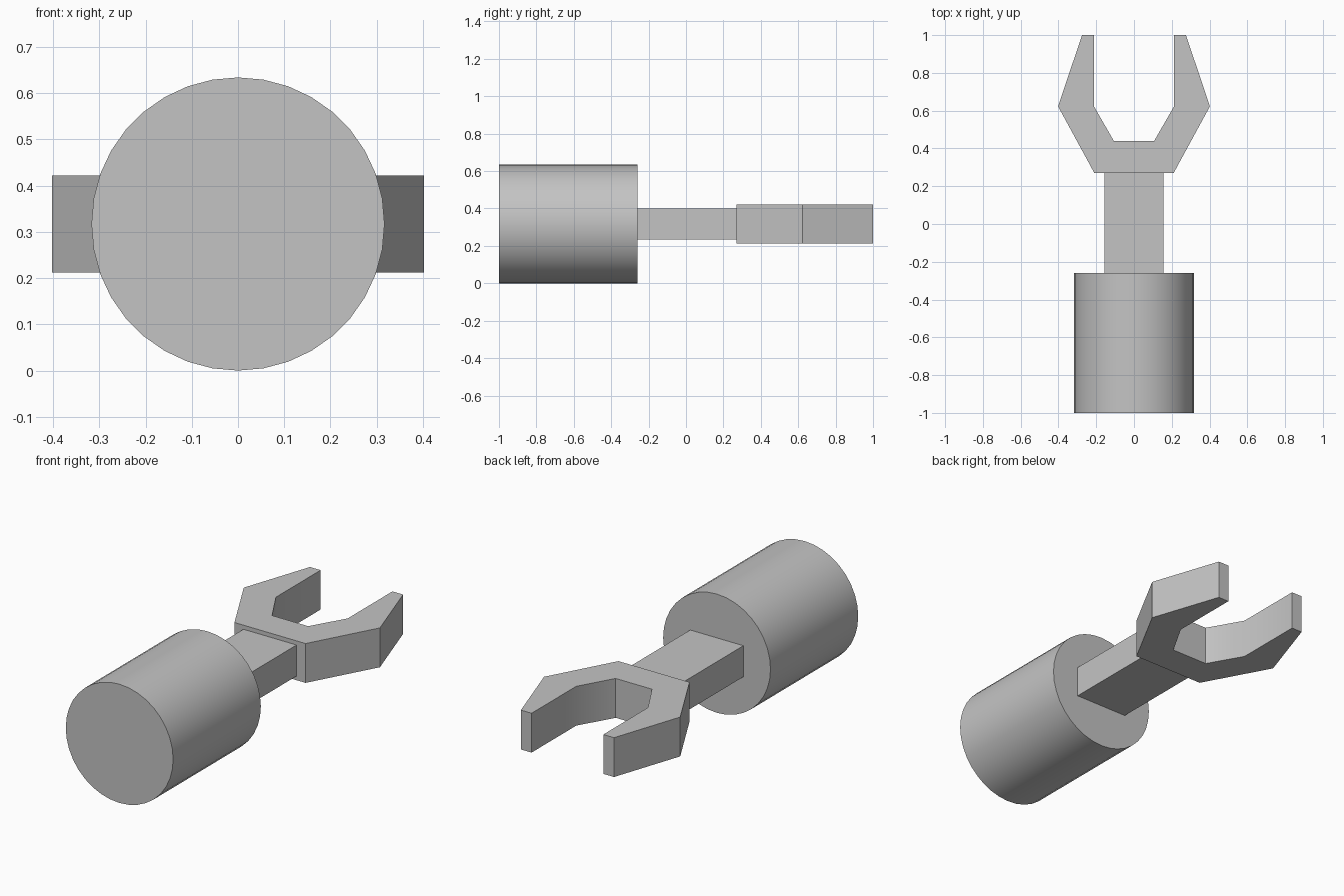
import bpy, bmesh, math
from mathutils import Matrix

cube = bpy.data.objects.get("Cube")
if cube:
    bpy.data.objects.remove(cube, do_unlink=True)

AXIS_Z = 0.317

# Single grey material
grey = bpy.data.materials.new("plain_grey")
grey.use_nodes = True
grey.diffuse_color = (0.55, 0.55, 0.55, 1)
grey.node_tree.nodes["Principled BSDF"].inputs["Base Color"].default_value = (0.55, 0.55, 0.55, 1)


def finish(name, bm):
    """Turn the bmesh into a named object, smooth below 35 degrees."""
    bmesh.ops.recalc_face_normals(bm, faces=bm.faces)
    mesh = bpy.data.meshes.new(name)
    bm.to_mesh(mesh)
    bm.free()
    mesh.materials.append(grey)
    obj = bpy.data.objects.new(name, mesh)
    bpy.context.collection.objects.link(obj)
    bpy.ops.object.select_all(action="DESELECT")
    obj.select_set(True)
    bpy.context.view_layer.objects.active = obj
    bpy.ops.object.shade_smooth_by_angle(angle=math.radians(35))
    return obj


def prism(name, outline, height):
    """Extrude a plan outline vertically, centred on the shared axis."""
    bm = bmesh.new()
    face = bm.faces.new([bm.verts.new((x, y, AXIS_Z - height / 2)) for x, y in outline])
    top = bmesh.ops.extrude_face_region(bm, geom=[face])["geom"]
    verts = [v for v in top if isinstance(v, bmesh.types.BMVert)]
    bmesh.ops.translate(bm, verts=verts, vec=(0, 0, height))
    return finish(name, bm)


def mirrored(half):
    """Close a right-hand half outline with its mirror image."""
    return half + [(-x, y) for x, y in reversed(half)]


# Round handle, lying along y
bm = bmesh.new()
bmesh.ops.create_cone(
    bm, cap_ends=True, segments=36, radius1=AXIS_Z, radius2=AXIS_Z, depth=0.74,
    matrix=Matrix.Translation((0, -0.63, AXIS_Z)) @ Matrix.Rotation(math.pi / 2, 4, "X"))
finish("handle", bm)

# Square-edged shaft between handle and jaws
prism("shaft", mirrored([(0.157, -0.26), (0.157, 0.27)]), 0.166)

# Open-ended forked jaws
prism("jaws", mirrored([(0.21, 0.27), (0.402, 0.623), (0.275, 1.0),
                        (0.212, 1.0), (0.212, 0.623), (0.107, 0.44)]), 0.21)
